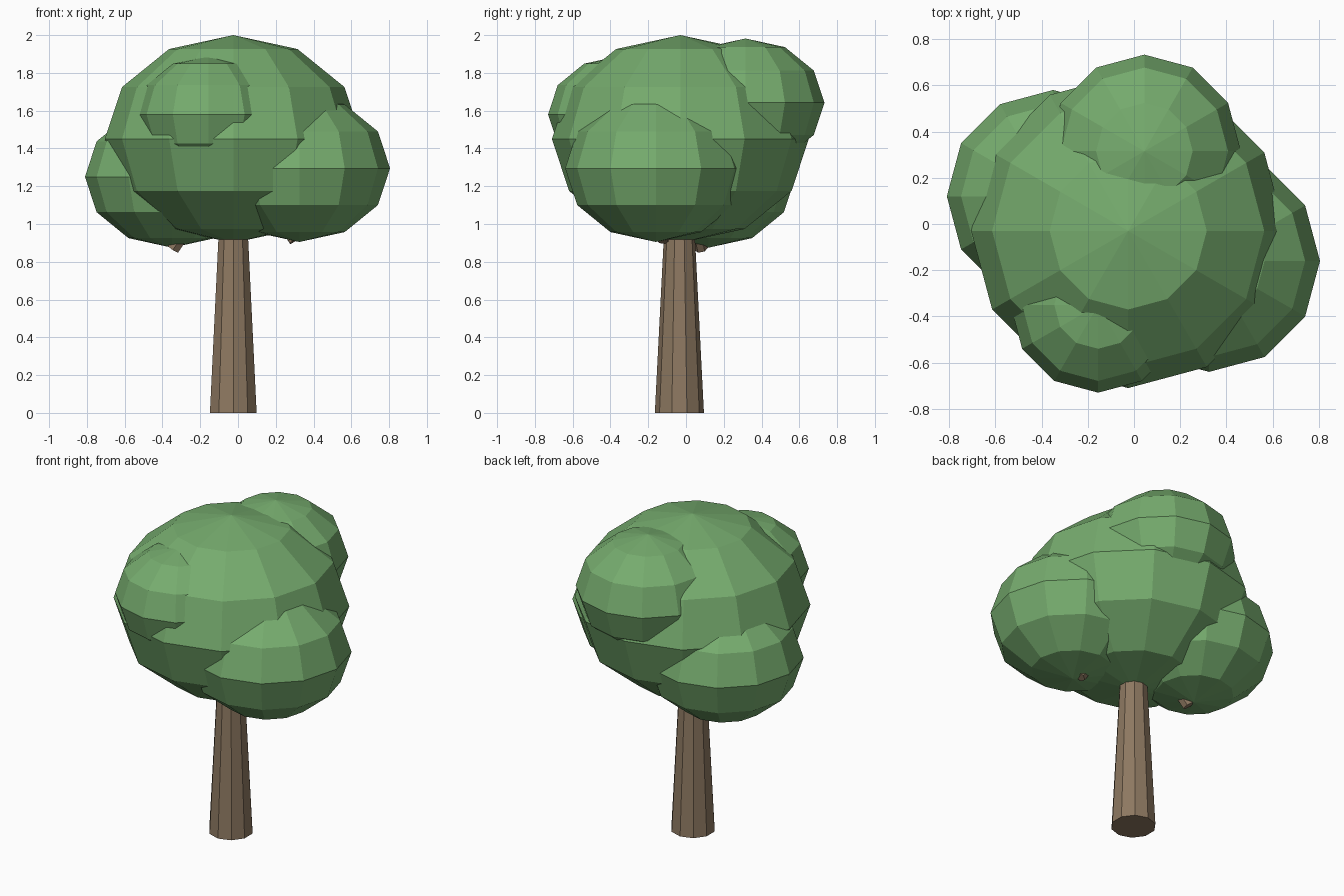
import bpy
from mathutils import Vector

cube = bpy.data.objects.get("Cube")
if cube:
    bpy.data.objects.remove(cube, do_unlink=True)


def make_material(name, rgb):
    mat = bpy.data.materials.new(name)
    mat.use_nodes = True
    mat.diffuse_color = (*rgb, 1)
    mat.node_tree.nodes["Principled BSDF"].inputs["Base Color"].default_value = (*rgb, 1)
    return mat


leaf_green = make_material("leaf green", (0.18, 0.41, 0.155))
bark_brown = make_material("bark brown", (0.27, 0.19, 0.12))


def finish(name, mat):
    obj = bpy.context.object
    obj.name = name
    obj.data.materials.append(mat)
    bpy.ops.object.shade_flat()
    return obj


def foliage(name, centre, width, height):
    """Flattened low-poly ball of leaves; width and height are radii."""
    bpy.ops.mesh.primitive_uv_sphere_add(segments=12, ring_count=6, radius=1, location=centre)
    obj = finish(name, leaf_green)
    obj.scale = (width, width, height)


def limb(name, start, end, r_start, r_end, sides):
    """Tapered round limb between two points."""
    start, end = Vector(start), Vector(end)
    axis = end - start
    bpy.ops.mesh.primitive_cone_add(vertices=sides, radius1=r_start, radius2=r_end,
                                    depth=axis.length, location=(start + end) / 2)
    obj = finish(name, bark_brown)
    obj.rotation_euler = Vector((0, 0, 1)).rotation_difference(axis).to_euler()


# Trunk, with two branch stubs just showing below the leaves
limb("trunk", (-0.025, -0.035, 0), (-0.025, -0.035, 1.25), 0.13, 0.066, 10)
limb("right_branch", (-0.343, 0.08, 0.868), (-0.1, 0.0, 1.25), 0.036, 0.05, 6)
limb("left_branch", (0.3, -0.125, 0.912), (0.08, -0.06, 1.25), 0.033, 0.05, 6)

# Crown and the smaller clumps growing out of it
foliage("crown", (-0.025, -0.03, 1.45), 0.68, 0.55)
foliage("back_clump", (0.045, 0.315, 1.642), 0.418, 0.34)
foliage("front_clump", (-0.155, -0.35, 1.58), 0.38, 0.31)
foliage("left_clump", (0.325, -0.16, 1.295), 0.48, 0.39)
foliage("right_clump", (-0.35, 0.12, 1.25), 0.46, 0.375)
